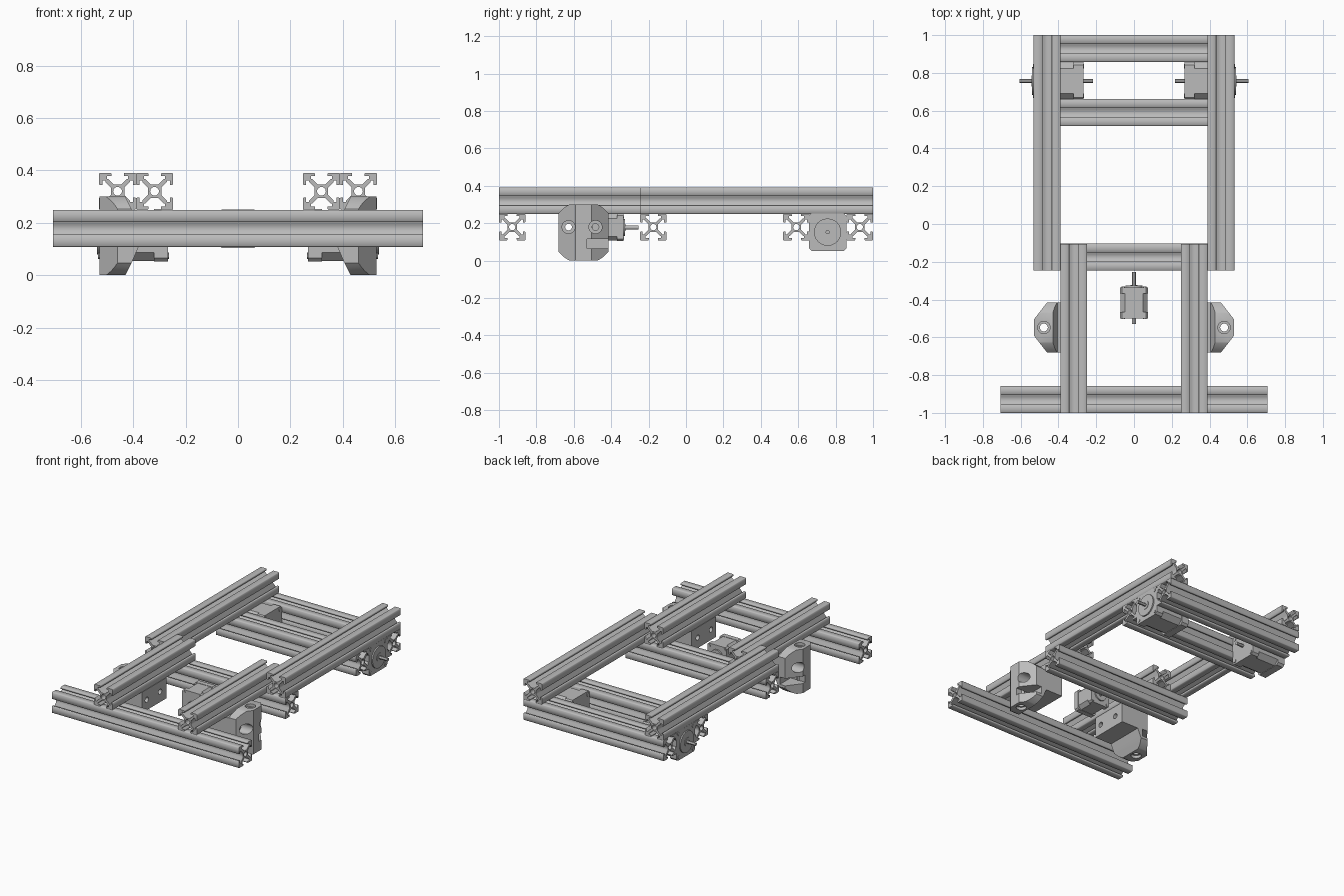
import bpy, bmesh, math
from mathutils import Matrix, Vector

if "Cube" in bpy.data.objects:
    bpy.data.objects.remove(bpy.data.objects["Cube"], do_unlink=True)


def material(name, value):
    m = bpy.data.materials.new(name)
    m.use_nodes = True
    m.diffuse_color = (value, value, value, 1)
    m.node_tree.nodes["Principled BSDF"].inputs["Base Color"].default_value = (value, value, value, 1)
    return m


GREY = material("aluminium grey", 0.5)
W = 0.1415            # width of the slotted beam
H = W / 2
LOW, HIGH = 0.179, 0.3205   # centre heights of the two beam layers

# Rotations that send local z to a world axis
TURN = {"x": Matrix.Rotation(math.pi / 2, 4, "Y"),
        "y": Matrix.Rotation(-math.pi / 2, 4, "X"),
        "z": Matrix.Identity(4)}


def add(name, bm):
    bmesh.ops.recalc_face_normals(bm, faces=bm.faces)
    mesh = bpy.data.meshes.new(name)
    bm.to_mesh(mesh)
    bm.free()
    obj = bpy.data.objects.new(name, mesh)
    bpy.context.collection.objects.link(obj)
    mesh.materials.append(GREY)
    return obj


def prism(bm, points, low, high, matrix):
    """Extrude a flat outline along local z."""
    base = [bm.verts.new(matrix @ Vector((x, y, low))) for x, y in points]
    face = bm.faces.new(base)
    top = bmesh.ops.extrude_face_region(bm, geom=[face])["geom"]
    shift = matrix.to_3x3() @ Vector((0, 0, high - low))
    bmesh.ops.translate(bm, vec=shift, verts=[v for v in top if isinstance(v, bmesh.types.BMVert)])


def circle(r, n=24, cx=0, cy=0):
    return [(cx + r * math.cos(math.tau * i / n), cy + r * math.sin(math.tau * i / n)) for i in range(n)]


def cut_square(h, c):
    """Square outline with cut corners."""
    return [(h, c - h), (h, h - c), (h - c, h), (c - h, h),
            (-h, h - c), (-h, c - h), (c - h, -h), (h - c, -h)]


def smooth(obj):
    bpy.ops.object.select_all(action="DESELECT")
    obj.select_set(True)
    bpy.context.view_layer.objects.active = obj
    bpy.ops.object.shade_smooth_by_angle(angle=math.radians(30))


# Slotted beam section: one corner, turned four times, around a centre bore
half = [(0.36, 0.2), (0.66, 0.5), (0.66, 0.57), (0.82, 0.57), (0.82, 0.34), (0.95, 0.34), (1, 0.38), (1, 0.95)]
corner = half + [(y, x) for x, y in reversed(half)]
section = []
for q in range(4):
    c, s = round(math.cos(q * math.pi / 2)), round(math.sin(q * math.pi / 2))
    section += [((c * x - s * y) * H, (s * x + c * y) * H) for x, y in corner]


def beam(name, axis, centre, length):
    curve = bpy.data.curves.new(name, "CURVE")
    curve.dimensions, curve.fill_mode, curve.extrude = "2D", "BOTH", length / 2
    for outline in (section, circle(0.24 * H, 12)):
        spline = curve.splines.new("POLY")
        spline.points.add(len(outline) - 1)
        for p, (x, y) in zip(spline.points, outline):
            p.co = (x, y, 0, 1)
        spline.use_cyclic_u = True
    temp = bpy.data.objects.new("temp", curve)
    bpy.context.collection.objects.link(temp)
    bpy.context.view_layer.update()
    mesh = bpy.data.meshes.new_from_object(temp.evaluated_get(bpy.context.evaluated_depsgraph_get()))
    bpy.data.objects.remove(temp, do_unlink=True)
    bpy.data.curves.remove(curve)
    mesh.name = name
    mesh.materials.clear()
    mesh.materials.append(GREY)
    mesh.transform(Matrix.Translation(centre) @ TURN[axis])
    bpy.context.collection.objects.link(bpy.data.objects.new(name, mesh))


# Frame: cross beams below, long rails above
beam("front_beam", "x", (0, -1 + H, LOW), 10 * W)
for name, y in (("middle_cross_beam", -0.175), ("rear_inner_cross_beam", 0.59), ("rear_cross_beam", 1 - H)):
    beam(name, "x", (0, y, LOW), 7.5 * W)
for side, s in (("left", 1), ("right", -1)):
    beam(side + "_outer_rail", "y", (s * 0.46, 0.377, HIGH), 1.246)
    beam(side + "_inner_rail", "y", (s * 0.3185, -0.5525, HIGH), 0.895)


def motor(name, matrix, h, length, shaft_back, shaft_front, pilot):
    """Motor along local z with its mounting face at z = 0."""
    bm = bmesh.new()
    cap = length * 0.2
    prism(bm, cut_square(h, h * 0.14), -cap, 0, matrix)
    prism(bm, cut_square(h * 0.97, h * 0.32), -length + cap, -cap, matrix)
    prism(bm, cut_square(h, h * 0.14), -length, -length + cap, matrix)
    prism(bm, circle(pilot), 0, 0.009, matrix)
    prism(bm, circle(pilot * 0.4), 0.009, 0.012, matrix)
    prism(bm, circle(0.011, 12), 0, shaft_front, matrix)
    prism(bm, circle(0.011, 12), -length - shaft_back, -length, matrix)
    for sx in (-1, 1):
        for sy in (-1, 1):
            for z in (0, -length - 0.004):
                prism(bm, circle(h * 0.12, 10, sx * h * 0.78, sy * h * 0.78), z, z + 0.004, matrix)
    smooth(add(name, bm))


# Rear drive motors facing outward and a centre motor facing back
for side, s in (("left", 1), ("right", -1)):
    place = Matrix.Translation((s * 0.53, 0.757, 0.152)) @ Matrix.Rotation(s * math.pi / 2, 4, "Y")
    motor(side + "_drive_motor", place, 0.1, 0.262, 0.052, 0.075, 0.073)
motor("centre_motor", Matrix.Translation((0, -0.335, 0.177)) @ TURN["y"], 0.073, 0.165, 0.03, 0.082, 0.045)


# Front pivot brackets: a clamp block with a slotted outer jaw
def solid(name, points, low, high, matrix):
    bm = bmesh.new()
    prism(bm, points, low, high, matrix)
    return add(name, bm)


def box_points(x0, x1, y0, y1):
    return [(x0, y0), (x1, y0), (x1, y1), (x0, y1)]


CY = -0.548
FLAT_XZ = Matrix.Rotation(math.pi / 2, 4, "X")       # local (x, y) -> world (x, z), depth -> -y
ALONG_X = Matrix(((0, 0, 1, 0), (1, 0, 0, 0), (0, 1, 0, 0), (0, 0, 0, 1)))   # local (x, y) -> world (y, z)
side_shape = [(0.53, 0), (0.43, 0), (0.405, 0.05), (0.38, 0.108), (0.25, 0.108),
              (0.25, 0.249), (0.405, 0.249), (0.43, 0.3), (0.53, 0.3)]
plan = [(0.2, CY - 0.133), (0.46, CY - 0.133), (0.532, CY - 0.04),
        (0.532, CY + 0.04), (0.46, CY + 0.133), (0.2, CY + 0.133)]
bracket = solid("left_pivot_bracket", side_shape, -CY - 0.15, -CY + 0.15, FLAT_XZ)
tools = [("INTERSECT", solid("plan_cutter", plan, -0.1, 0.5, TURN["z"])),
         ("INTERSECT", solid("round_cutter", circle(0.168, 48, CY, 0.15), 0.1, 0.7, ALONG_X)),
         ("DIFFERENCE", solid("slot_cutter", box_points(-0.53, -0.3, 0.065, 0.115), 0.42, 0.6, ALONG_X)),
         ("DIFFERENCE", solid("pin_cutter", circle(0.021, 20, 0.477, CY), -0.1, 0.5, TURN["z"])),
         ("DIFFERENCE", solid("pin_recess_cutter", circle(0.033, 20, 0.477, CY), 0.28, 0.5, TURN["z"])),
         ("DIFFERENCE", solid("pin_base_cutter", circle(0.033, 20, 0.477, CY), -0.1, 0.02, TURN["z"]))]
for y in (-0.628, -0.484):
    tools.append(("DIFFERENCE", solid("bolt_cutter", circle(0.018, 20, y, LOW), 0.1, 0.7, ALONG_X)))
    tools.append(("DIFFERENCE", solid("bolt_recess_cutter", circle(0.035, 20, y, LOW), 0.44, 0.7, ALONG_X)))
for operation, cutter in tools:
    cutter.hide_render = True
    mod = bracket.modifiers.new(cutter.name, "BOOLEAN")
    mod.operation, mod.object, mod.solver = operation, cutter, "EXACT"
bpy.context.view_layer.update()
shaped = bpy.data.meshes.new_from_object(bracket.evaluated_get(bpy.context.evaluated_depsgraph_get()))
bracket.modifiers.clear()
bracket.data = shaped
for _, cutter in tools:
    bpy.data.objects.remove(cutter, do_unlink=True)
smooth(bracket)
twin = bpy.data.objects.new("right_pivot_bracket", shaped.copy())
bpy.context.collection.objects.link(twin)
twin.data.transform(Matrix.Scale(-1, 4, (1, 0, 0)))
twin.data.flip_normals()
